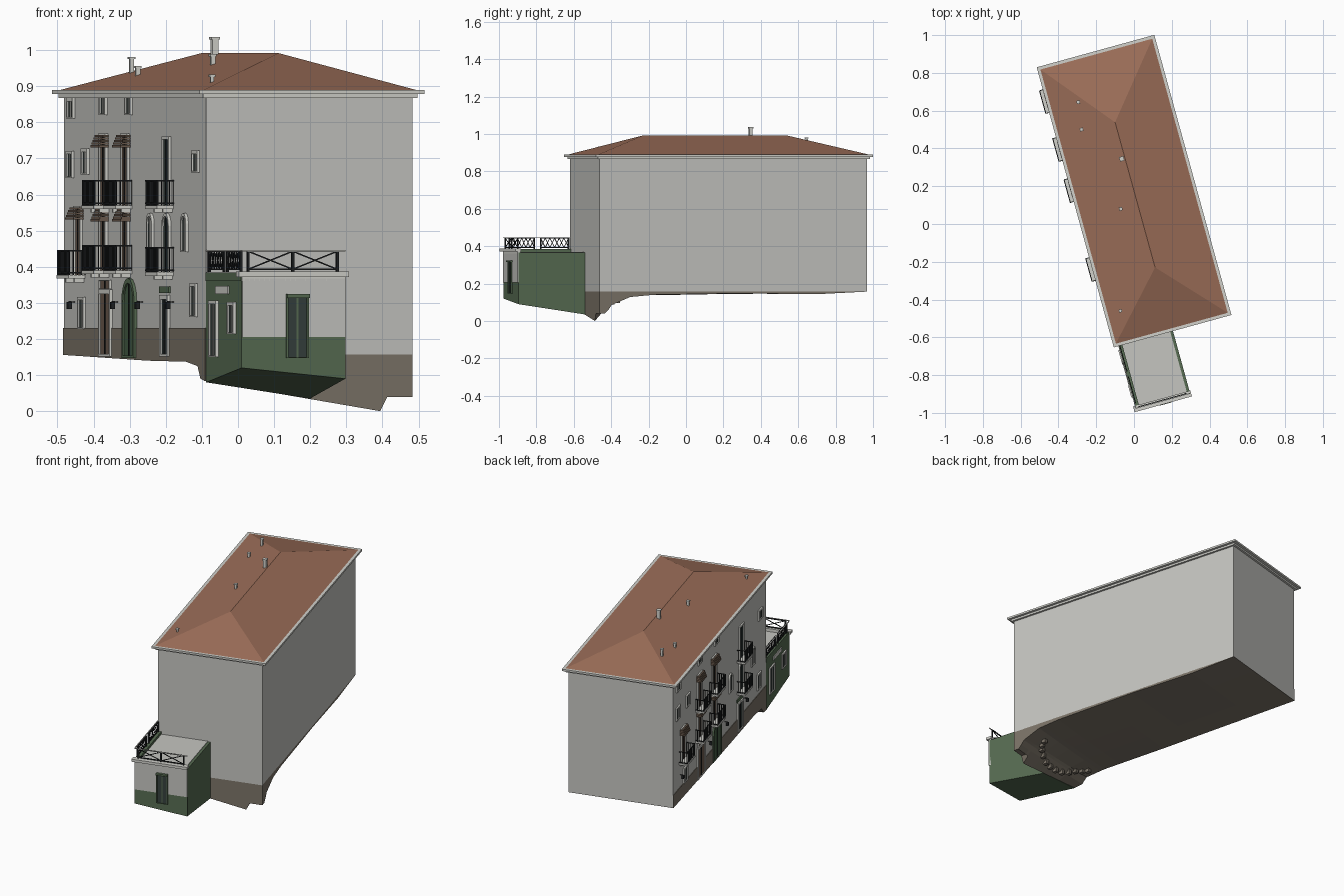
import bpy, bmesh, math
from mathutils import Vector, Matrix

if "Cube" in bpy.data.objects:
    bpy.data.objects.remove(bpy.data.objects["Cube"])

# Building frame: origin at the near-left corner, u = short side, v = long side
M = Matrix.Translation((-0.088, -0.62, 0)) @ Matrix.Rotation(math.radians(15.4), 4, 'Z')
W, L = 0.592, 1.484          # main block
AW, AD = 0.298, 0.369        # terrace annex

COL = {"wall_plaster": (.56, .56, .53), "stone_trim": (.64, .64, .60), "roof_tile": (.33, .155, .098),
       "plinth_stone": (.20, .173, .137), "annex_green": (.095, .15, .085), "iron": (.014, .016, .017),
       "dark_door": (.035, .05, .046), "wood": (.15, .105, .075), "portal_green": (.06, .11, .06)}
MATS = {}
for n, c in COL.items():
    MATS[n] = bpy.data.materials.new(n)
    MATS[n].diffuse_color = (*c, 1)
parts = {}


def part(name, mat):
    if name not in parts:
        parts[name] = (bmesh.new(), mat)
    return parts[name][0]


def hexa(bm, pts):
    """Solid from 4 points of one end and 4 of the other."""
    v = [bm.verts.new(p) for p in pts]
    for f in ((0, 1, 2, 3), (7, 6, 5, 4), (0, 4, 5, 1), (1, 5, 6, 2), (2, 6, 7, 3), (3, 7, 4, 0)):
        bm.faces.new([v[i] for i in f])


def box(name, mat, u0, u1, v0, v1, z0, z1):
    hexa(part(name, mat), [(u, v, z) for z in (z0, z1) for u, v in ((u0, v0), (u1, v0), (u1, v1), (u0, v1))])


def bar(name, mat, p, q, r=.002):
    p, q = Vector(p), Vector(q)
    d = (q - p).normalized()
    s = d.cross(Vector((0, 0, 1)) if abs(d.z) < .9 else Vector((1, 0, 0))).normalized() * r
    t = d.cross(s).normalized() * r
    hexa(part(name, mat), [e + o for e in (p, q) for o in (s + t, s - t, -s - t, t - s)])


def interp(tab, x):
    for (a, b), (c, d) in zip(tab, tab[1:]):
        if x <= c:
            return b + (d - b) * (x - a) / (c - a)
    return tab[-1][1]


# --- main block, cornice, hipped roof
box("main_walls", "wall_plaster", 0, W, 0, L, .157, .875)
for o, z0, z1 in ((.012, .867, .878), (.027, .878, .889)):
    box("cornice", "stone_trim", -o, W + o, -o, L + o, z0, z1)
bm = part("hipped_roof", "roof_tile")
o = .014
e = [bm.verts.new(p) for p in ((-o, -o, .888), (W + o, -o, .888), (W + o, L + o, .888), (-o, L + o, .888))]
r = [bm.verts.new((W / 2, v, .992)) for v in (.323, 1.12)]
for f in ((e[0], e[1], r[0]), (e[1], e[2], r[1], r[0]), (e[2], e[3], r[1]), (e[3], e[0], r[0], r[1]), e[::-1]):
    bm.faces.new(f)

# --- chimneys (placed in world x, y)
for x, y, z0, z1, s in ((-.065, .345, .95, 1.03, .009), (-.295, .645, .92, .975, .006), (-.278, .5, .925, .95, .006),
                        (-.07, .08, .94, .983, .006), (-.072, -.46, .89, .926, .005)):
    p = M.inverted() @ Vector((x, y, 0))
    box("chimneys", "stone_trim", p.x - s, p.x + s, p.y - s, p.y + s, z0, z1)
    box("chimneys", "stone_trim", p.x - s - .003, p.x + s + .003, p.y - s - .003, p.y + s + .003, z1, z1 + .006)

# --- plinth following the sloping ground
LEFT = [(0, .083), (.05, .09), (.08, .125), (.2, .137), (.6, .14), (L, .156)]
RIGHT = [(0, -.015), (.067, .085), (.17, .128), (.3, .14), (.8, .148), (1.2, .143), (L, .157)]


def ground(u, v):
    t = u / W
    h = (1 - t) * interp(LEFT, v) + t * interp(RIGHT, v)
    return max(h, .04 if u > .515 else 0)


us = [0, .15, .3, .4, .5, .52, W]
vs = [0, .03, .05, .067, .08, .12, .17, .2, .3, .6, .8, 1.2, L]
bm = part("plinth", "plinth_stone")
g = [[bm.verts.new((u, v, ground(u, v))) for v in vs] for u in us]
for i in range(len(us) - 1):
    for j in range(len(vs) - 1):
        bm.faces.new((g[i][j], g[i][j + 1], g[i + 1][j + 1], g[i + 1][j]))
ring = [row[0] for row in g] + g[-1][1:] + [row[-1] for row in g[-2::-1]] + g[0][-2:0:-1]
top = [bm.verts.new((v.co.x, v.co.y, .158)) for v in ring]
for i in range(len(ring)):
    k = (i + 1) % len(ring)
    bm.faces.new((ring[i], ring[k], top[k], top[i]))
bm = part("facade_plinth", "plinth_stone")
for a, b in zip(vs, vs[1:]):
    ha, hb = ground(0, a), ground(0, b)
    hexa(bm, [(u, v, z) for u in (-.003, .002) for v, z in ((a, ha), (b, hb), (b, .23), (a, .23))])
# curved row of foundation stones below
for i in range(12):
    a = math.pi * (.08 + .84 * i / 11)
    u, v = .27 - .22 * math.cos(a), .16 - .12 * math.sin(a)
    h = ground(u, v)
    box("foundation_stones", "plinth_stone", u - .011, u + .011, v - .012, v + .012, max(h - .018, .002), h + .01)

# --- annex body, terrace deck and parapet
hexa(part("annex_walls", "annex_green"),
     [(0, -AD, .12), (AW, -AD, .09), (AW, 0, .035), (0, 0, .08)] +
     [(u, v, .366) for u, v in ((0, -AD), (AW, -AD), (AW, 0), (0, 0))])
box("annex_front_plaster", "wall_plaster", 0.001, AW, -AD - .004, -AD + .01, .205, .368)
box("terrace_deck", "wall_plaster", .02, AW - .015, -AD, 0, .36, .369)
box("terrace_parapet", "annex_green", -.002, .02, -AD, 0, .36, .384)
box("terrace_edge", "stone_trim", -.012, AW + .005, -AD - .018, -AD + .014, .372, .387)
box("terrace_edge", "wall_plaster", 0, AW, -AD - .004, -AD + .012, .36, .374)


# --- terrace railing of crossed bars
def cross_rail(p, q, n, posts, r):
    p, q = Vector(p), Vector(q)
    up = Vector((0, 0, .05))
    for k in range(n):
        a, b = p.lerp(q, k / n), p.lerp(q, (k + 1) / n)
        bar("terrace_railing", "iron", a, b + up, r)
        bar("terrace_railing", "iron", b, a + up, r)
    for h in (0, .05):
        bar("terrace_railing", "iron", p + Vector((0, 0, h)), q + Vector((0, 0, h)), .0025)
    for k in range(posts + 1):
        c = p.lerp(q, k / posts)
        bar("terrace_railing", "iron", c - Vector((0, 0, .008)), c + up, .0035)


cross_rail((.02, -AD + .004, .393), (AW - .022, -AD + .004, .393), 2, 2, .0018)
cross_rail((.006, -AD + .03, .393), (.006, -.2, .393), 6, 1, .0016)
cross_rail((.006, -.165, .393), (.006, -.01, .393), 6, 1, .0016)
bar("terrace_top_rail", "stone_trim", (0, -AD, .445), (AW, -AD, .445), .002)
bar("terrace_top_rail", "stone_trim", (0, -AD, .445), (0, 0, .445), .002)


# --- framed openings; place() maps (along, outward, z) to the chosen face
def place(face, a, d, z):
    return (-d, a, z) if face == 'L' else (a, -AD - .004 - d, z)


def outline(a, w, z0, z1, arch):
    h = w / 2
    if not arch:
        return [(a - h, z0), (a + h, z0), (a + h, z1), (a - h, z1)]
    n = 8
    rise = h * 1.1 * .42 if arch < 1 else h
    return [(a - h, z0), (a + h, z0)] + [(a + h * math.cos(math.pi * k / n), z1 - rise + rise * math.sin(math.pi * k / n))
                                         for k in range(n + 1)]


def opening(name, a, w, z0, z1, mat="dark_door", arch=0, face='L', b=.009, out=.008, frame="stone_trim"):
    outer = outline(a, w + 2 * b, z0 - b * .5, z1 + b, arch)
    inner = outline(a, w, z0, z1, arch)
    bm = part(name + "_frames", frame)
    for i in range(len(outer)):
        k = (i + 1) % len(outer)
        loop = (outer[i], outer[k], inner[k], inner[i])
        hexa(bm, [place(face, p, d, z) for d in (-.001, out) for p, z in loop])
    bm = part(name + "_panels_" + mat, mat)
    bm.faces.new([bm.verts.new(place(face, p, .0035, z)) for p, z in inner])
    # mullion down the middle
    c = [place(face, a + s * .0025, d, z) for d in (.002, .006) for s, z in ((-1, z0), (1, z0), (1, z1), (-1, z1))]
    hexa(part(name + "_mullions", frame if mat == "dark_door" else "iron"), c)


# small attic and side windows
for a, z0, z1 in ((1.40, .815, .858), (1.062, .825, .867), (.798, .825, .867), (1.408, .65, .712),
                  (1.25, .66, .718), (.10, .665, .713), (1.288, .232, .308), (.12, .265, .345)):
    opening("window", a, .045, z0, z1)
# arched windows
for a in (.572, .215):
    opening("arched_window", a, .04, .445, .54, arch=1)


# balcony with slab, brackets and barred rail
def balcony(a, z, w=.125, d=.045):
    h = w / 2
    box("balcony_slabs", "stone_trim", -d - .003, 0, a - h, a + h, z - .01, z)
    for s in (-1, 1):
        box("balcony_brackets", "stone_trim", -d * .6, 0, a + s * h * .7 - .005, a + s * h * .7 + .005, z - .02, z - .01)
    path = [Vector((0, a - h, z)), Vector((-d, a - h, z)), Vector((-d, a + h, z)), Vector((0, a + h, z))]
    for p, q in zip(path, path[1:]):
        n = max(2, round((q - p).length / .0115))
        for k in range(n + 1):
            c = p.lerp(q, k / n)
            bar("balcony_rails", "iron", c, c + Vector((0, 0, .068)), .0013)
        for t in (.006, .068):
            bar("balcony_rails", "iron", p + Vector((0, 0, t)), q + Vector((0, 0, t)), .002)


# slatted wooden blind over a door
def blind(a, z1, w=.09):
    for k in range(5):
        o = .012 + .003 * k
        box("wooden_blinds", "wood", -o - .004, 0, a - w / 2, a + w / 2, z1 - .007 * (k + 1), z1 - .007 * k - .0012)


# balcony doors: along, floor, top, blind, arch
for a, z, z1, bl, arch in ((1.062, .57, .76, 1, 0), (.836, .57, .76, 1, 0), (.403, .57, .752, 0, 0),
                           (1.325, .377, .56, 1, 0), (1.062, .39, .555, 1, 0), (.836, .39, .555, 1, 0),
                           (.403, .385, .54, 0, 1)):
    opening("balcony_door", a, .055, z, z1, "wood" if bl else "dark_door", arch)
    balcony(a, z)
    if bl:
        blind(a, z1 + .006)

# street level doors, arched portal, plaques and wall lamps
opening("street_door", 1.04, .10, .158, .325, "wood", b=.012)
opening("portal", .79, .105, .155, .355, "portal_green", arch=1, b=.014, frame="annex_green")
opening("street_door", .42, .06, .158, .31, b=.012)
opening("plaque", 1.04, .10, .34, .36, "wood", b=.003)
box("plaque_green", "annex_green", -.006, 0, .37, .47, .328, .346)
for a in (1.37, .92, .66, .34):
    box("wall_lamps", "iron", -.022, -.01, a - .006, a + .006, .283, .302)
    bar("wall_lamps", "iron", (0, a, .302), (-.018, a, .304), .0015)

# annex openings
opening("annex_side", -.087, .06, .155, .297)
opening("annex_side", -.275, .05, .218, .293)
box("annex_plaque", "stone_trim", -.005, 0, -.24, -.11, .325, .347)
opening("annex_front_door", .158, .052, .15, .315, face='F', b=.006, frame="annex_green")
box("annex_door_lintel", "annex_green", .126, .191, -AD - .02, -AD, .314, .324)

# --- finish: turn every collected part into a named object
for name, (bm, mat) in parts.items():
    bmesh.ops.recalc_face_normals(bm, faces=bm.faces)
    if "_panels_" in name:
        for f in bm.faces:
            out = Vector((0, -1, 0)) if "front" in name else Vector((-1, 0, 0))
            if f.normal.dot(out) < 0:
                f.normal_flip()
    bm.transform(M)
    me = bpy.data.meshes.new(name)
    bm.to_mesh(me)
    bm.free()
    me.materials.append(MATS[mat])
    bpy.context.collection.objects.link(bpy.data.objects.new(name, me))

for m in bpy.data.materials:
    if m.users and not m.is_grease_pencil:
        m.use_nodes = True
        m.node_tree.nodes["Principled BSDF"].inputs["Base Color"].default_value = m.diffuse_color
